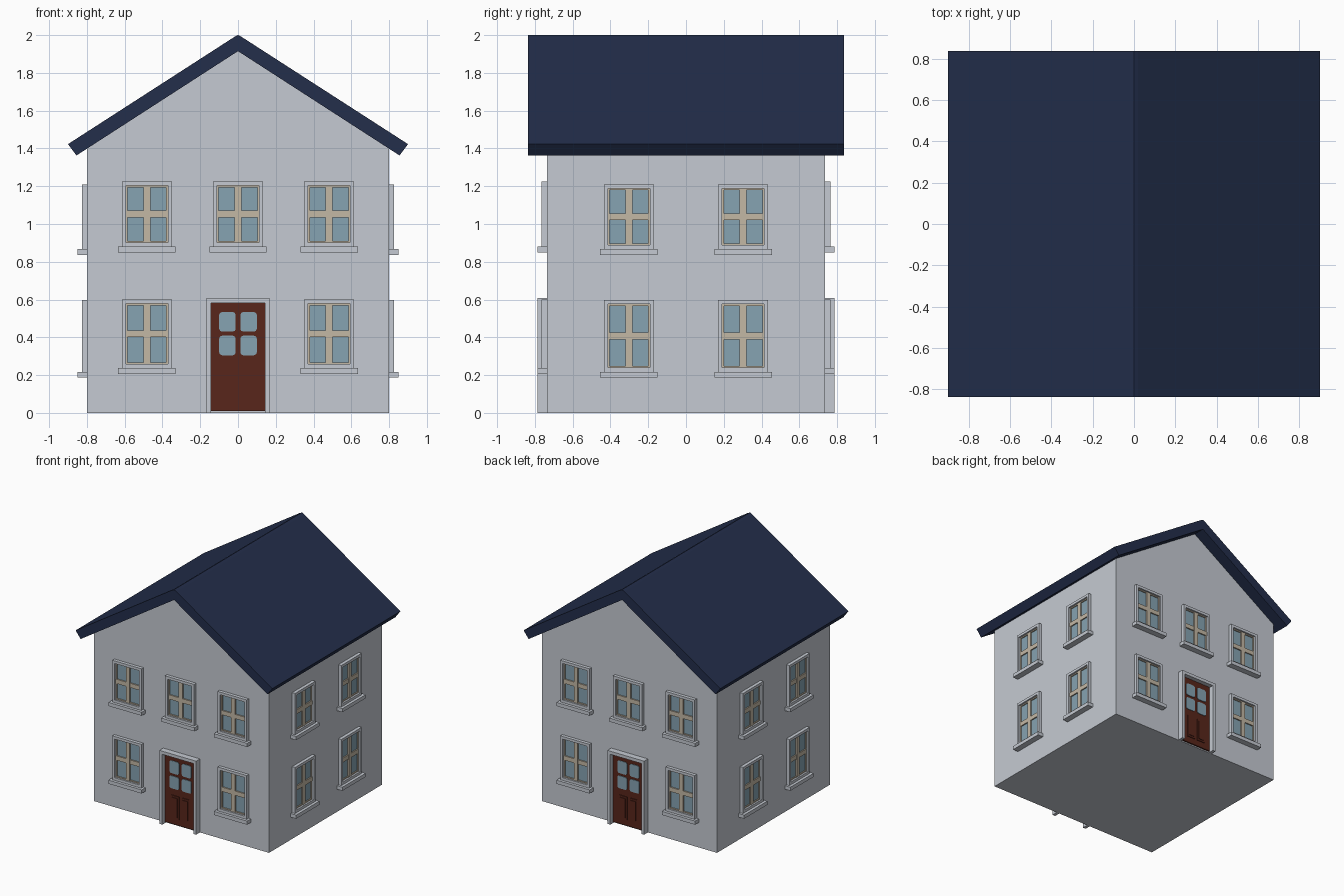
import bpy, bmesh, math
from mathutils import Matrix, Vector

cube = bpy.data.objects.get("Cube")
if cube:
    bpy.data.objects.remove(cube)


def material(name, srgb):
    linear = [((c / 255 + 0.055) / 1.055) ** 2.4 for c in srgb]
    m = bpy.data.materials.new(name)
    m.use_nodes = True
    m.diffuse_color = (*linear, 1)
    m.node_tree.nodes["Principled BSDF"].inputs["Base Color"].default_value = (*linear, 1)
    return m


WALL = material("pale grey plaster", (197, 202, 210))
ROOF = material("navy roof", (35, 46, 75))
GLASS = material("blue grey glass", (134, 163, 178))
BARS = material("beige window bars", (196, 184, 165))
DOOR = material("dark red brown door", (88, 38, 27))

HALF_X, HALF_Y = 0.8, 0.737


def make(name, bm, mats, matrix=Matrix()):
    bmesh.ops.recalc_face_normals(bm, faces=bm.faces)
    mesh = bpy.data.meshes.new(name)
    bm.to_mesh(mesh)
    bm.free()
    for m in mats:
        mesh.materials.append(m)
    ob = bpy.data.objects.new(name, mesh)
    ob.matrix_world = matrix
    bpy.context.collection.objects.link(ob)
    return ob


def prism(bm, points, y0, y1, mat=0):
    """Extrude an x-z outline from y0 to y1."""
    face = bm.faces.new([bm.verts.new((x, y0, z)) for x, z in points])
    out = bmesh.ops.extrude_face_region(bm, geom=[face])["geom"]
    verts = [v for v in out if isinstance(v, bmesh.types.BMVert)]
    bmesh.ops.translate(bm, verts=verts, vec=(0, y1 - y0, 0))
    for f in {f for v in verts for f in v.link_faces} | {face}:
        f.material_index = mat


def box(bm, x0, x1, z0, z1, depth, mat=0):
    """Block standing out from the wall plane, which is local y = 0."""
    prism(bm, [(x0, z0), (x1, z0), (x1, z1), (x0, z1)], 0.01, -depth, mat)


def rounded(x0, x1, z0, z1, r):
    """Rectangle outline with softened corners."""
    pts = []
    corners = [(x1 - r, z1 - r), (x0 + r, z1 - r), (x0 + r, z0 + r), (x1 - r, z0 + r)]
    for i, (cx, cz) in enumerate(corners):
        for k in range(3):
            a = math.pi / 2 * (i + k / 2)
            pts.append((cx + r * math.cos(a), cz + r * math.sin(a)))
    return pts


def surround(bm, w, z0, z1, t, depth, bottom, mat):
    """Rectangular trim of thickness t, with or without a bottom rail."""
    base = z0 + t if bottom else z0
    box(bm, -w, -w + t, base, z1 - t, depth, mat)
    box(bm, w - t, w, base, z1 - t, depth, mat)
    box(bm, -w, w, z1 - t, z1, depth, mat)
    if bottom:
        box(bm, -w, w, z0, z0 + t, depth, mat)


def window(name, matrix, z0, z1):
    bm = bmesh.new()
    w, t = 0.133, 0.022
    surround(bm, w, z0, z1, t, 0.027, True, 0)
    box(bm, -0.152, 0.152, z0 - 0.03, z0, 0.05, 0)
    # panes, thin sash and cross bars
    box(bm, -w + t, w - t, z0 + t, z1 - t, 0.004, 1)
    surround(bm, w - t, z0 + t, z1 - t, 0.009, 0.012, True, 2)
    mid = (z0 + z1) / 2
    box(bm, -0.018, 0.018, z0 + t, z1 - t, 0.015, 2)
    box(bm, -w + t, w - t, mid - 0.018, mid + 0.018, 0.014, 2)
    make(name, bm, [WALL, GLASS, BARS], matrix)


def door(name, matrix):
    bm = bmesh.new()
    surround(bm, 0.168, 0.0, 0.608, 0.026, 0.05, False, 0)
    box(bm, -0.142, 0.142, 0.01, 0.582, 0.012, 1)
    for s in (-1, 1):
        a, b = sorted((s * 0.012, s * 0.1))
        for z in (0.305, 0.43):
            prism(bm, rounded(a, b, z, z + 0.104, 0.016), 0, -0.017, 2)
        # raised lower panels with a centre field
        a, b = sorted((s * 0.012, s * 0.083))
        box(bm, a, b, 0.06, 0.25, 0.018, 1)
        box(bm, a + 0.012, b - 0.012, 0.075, 0.235, 0.023, 1)
    make(name, bm, [WALL, DOOR, GLASS], matrix)


# Walls with gables
bm = bmesh.new()
prism(bm, [(-HALF_X, 0), (HALF_X, 0), (HALF_X, 1.41), (0, 1.93), (-HALF_X, 1.41)],
      -HALF_Y, HALF_Y)
make("walls", bm, [WALL])

# Folded roof slab with a slightly eased ridge
right = [(0.02, 1.99), (0.9, 1.423), (0.855, 1.363)]
outline = ([(0, 2.0)] + right + [(0, 1.915)] + [(-x, z) for x, z in reversed(right)])
bm = bmesh.new()
prism(bm, outline, -0.836, 0.836)
make("roof", bm, [ROOF])

# Doors and windows, one wall at a time
walls = [("front", 0, HALF_Y), ("left", 90, HALF_X), ("back", 180, HALF_Y), ("right", 270, HALF_X)]
for side, angle, dist in walls:
    turn = Matrix.Rotation(math.radians(angle), 4, "Z")

    def at(u):
        return turn @ Matrix.Translation(Vector((u, -dist, 0)))

    gable = side in ("front", "back")
    columns = (-0.482, 0, 0.482) if gable else (-0.302, 0.302)
    rows = {"lower": (0.237, 0.6), "upper": (0.88, 1.225)} if gable else \
           {"lower": (0.217, 0.598), "upper": (0.867, 1.21)}
    for row, (z0, z1) in rows.items():
        for i, u in enumerate(columns):
            if gable and row == "lower" and u == 0:
                door(side + "_door", at(0))
            else:
                window(f"{side}_{row}_window_{i + 1}", at(u), z0, z1)
